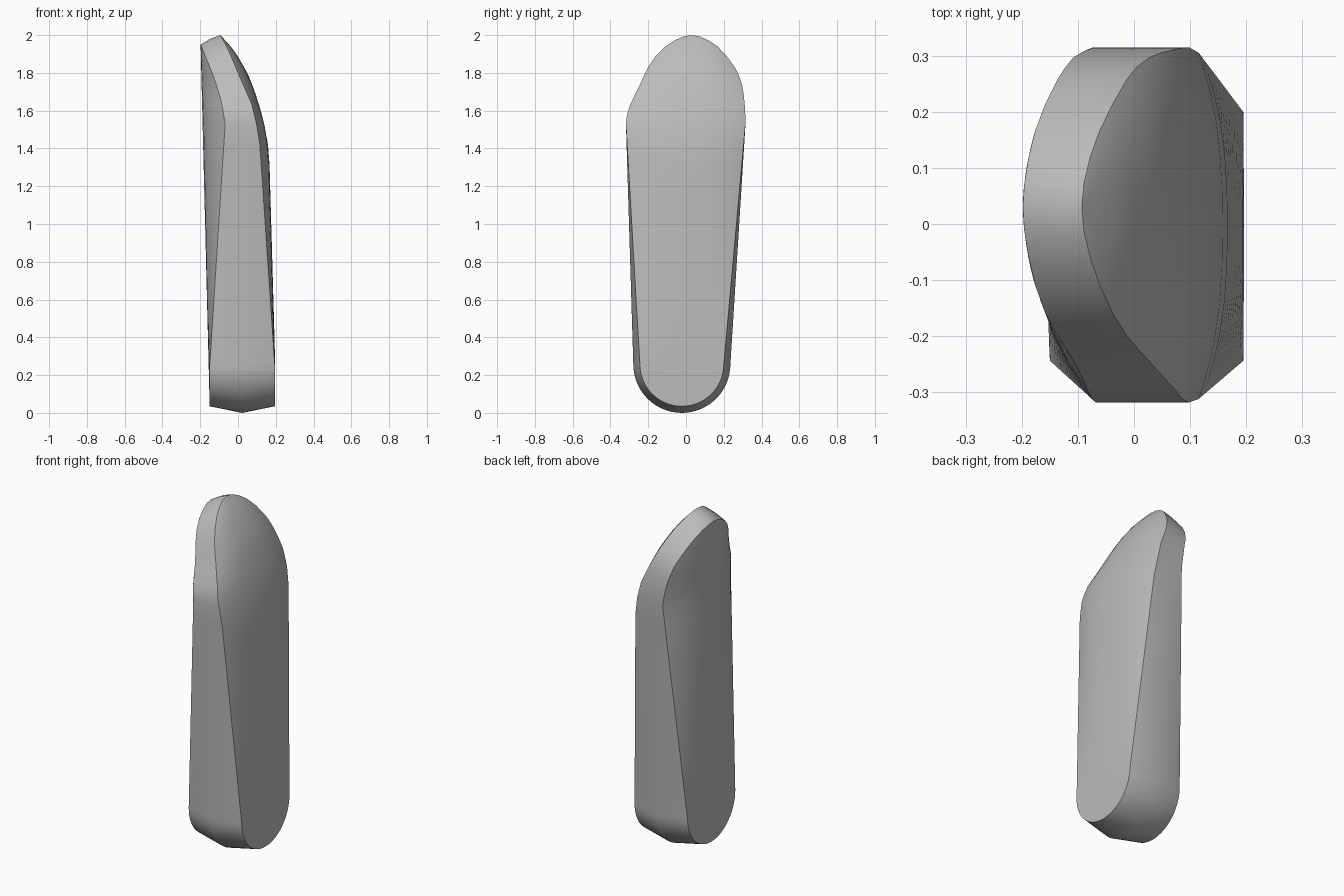
import bpy, bmesh, math

if "Cube" in bpy.data.objects:
    bpy.data.objects.remove(bpy.data.objects["Cube"])

def lerp_table(table, z):
    """Piecewise linear lookup in a (z, value) table."""
    if z <= table[0][0]:
        return table[0][1]
    for (a, va), (b, vb) in zip(table, table[1:]):
        if z <= b:
            return va + (vb - va) * (z - a) / (b - a)
    return table[-1][1]

# Depth (x) of the face edges and face centre lines by height
LEFT_EDGE = [(0.25, -0.15), (1.53, -0.068), (1.65, -0.088), (1.77, -0.125), (1.87, -0.165), (1.95, -0.198)]
RIGHT_EDGE = [(0.25, 0.195), (1.47, 0.112), (1.63, 0.074), (1.8, 0.0), (1.92, -0.05), (2.0, -0.093)]
LEFT_MID = [(0.035, -0.15), (1.95, -0.198)]
RIGHT_MID = [(0.035, 0.195), (0.3, 0.196), (1.38, 0.165), (1.5, 0.146), (1.61, 0.118),
             (1.71, 0.086), (1.8, 0.05), (1.92, -0.02), (2.0, -0.093)]

# Crown outline: height, front y, back y
CROWN = [(1.58, -0.312, 0.314), (1.63, -0.296, 0.311), (1.69, -0.268, 0.305), (1.74, -0.243, 0.296),
         (1.79, -0.22, 0.279), (1.83, -0.2, 0.258), (1.89, -0.16, 0.215), (1.94, -0.11, 0.167),
         (1.972, -0.06, 0.12), (1.993, -0.013, 0.073), (2.0, 0.03, 0.03)]
CY, CZ, R, INSET = -0.022, 0.257, 0.257, 0.035
TOP = 1.53
ACROSS = 14

# Each row: outer (y0, y1, z), left edge (y0, y1, z), right edge (y0, y1, z), bulge of the rim
rows = []
for k in range(15):                       # rounded foot
    a = math.pi / 2 * k / 14
    arc = lambda r: (CY - r * math.sin(a), CY + r * math.sin(a), CZ - r * math.cos(a))
    rows.append((arc(R), arc(R - INSET), arc(R - INSET)))
for k in range(1, 13):                    # tapering body
    t = k / 12
    z = CZ + (TOP - CZ) * t
    y0 = CY - R + (-0.318 - CY + R) * t
    y1 = CY + R + (0.315 - CY - R) * t
    d = INSET * (1 - t)
    edge = (y0 + d, y1 - d, z)
    rows.append(((y0, y1, z), edge, edge))
for z, y0, y1 in CROWN:                   # slanted crown
    zl = TOP + (z - TOP) * 0.42 / 0.47
    rows.append(((y0, y1, (z + zl) / 2 + 0.006 * (z - TOP) / 0.47), (y0, y1, zl), (y0, y1, z)))

def face_strip(edge, edge_table, mid_table, power):
    """Bowed line of points across one broad face, front to back."""
    y0, y1, z = edge
    xe, xm = lerp_table(edge_table, z), lerp_table(mid_table, z)
    pts = []
    for i in range(ACROSS + 1):
        u = -math.cos(math.pi * i / ACROSS)
        pts.append((xm + (xe - xm) * abs(u) ** power, (y0 + y1) / 2 + u * (y1 - y0) / 2, z))
    return pts

# Loft the rings into one closed body
bm = bmesh.new()
rings = []
for outer, left, right in rows:
    lp = face_strip(left, LEFT_EDGE, LEFT_MID, 2)
    rp = face_strip(right, RIGHT_EDGE, RIGHT_MID, 2.6)
    xm = (lp[0][0] + rp[0][0]) / 2
    ring = lp + [(xm, outer[1], outer[2])] + rp[::-1] + [(xm, outer[0], outer[2])]
    rings.append([bm.verts.new(p) for p in ring])
for a, b in zip(rings, rings[1:]):
    for i in range(len(a)):
        j = (i + 1) % len(a)
        bm.faces.new((a[i], a[j], b[j], b[i]))
bmesh.ops.remove_doubles(bm, verts=bm.verts, dist=0.0005)
# Close the end seams
bmesh.ops.holes_fill(bm, edges=[e for e in bm.edges if e.is_boundary], sides=0)
bmesh.ops.recalc_face_normals(bm, faces=bm.faces)

mesh = bpy.data.meshes.new("tapered_body")
bm.to_mesh(mesh)
bm.free()
body = bpy.data.objects.new("tapered_body", mesh)
bpy.context.collection.objects.link(body)

grey = bpy.data.materials.new("plain grey")
grey.diffuse_color = (0.5, 0.5, 0.5, 1)
grey.use_nodes = True
grey.node_tree.nodes["Principled BSDF"].inputs["Base Color"].default_value = grey.diffuse_color
mesh.materials.append(grey)

bpy.context.view_layer.objects.active = body
body.select_set(True)
bpy.ops.object.shade_smooth_by_angle(angle=math.radians(30))
